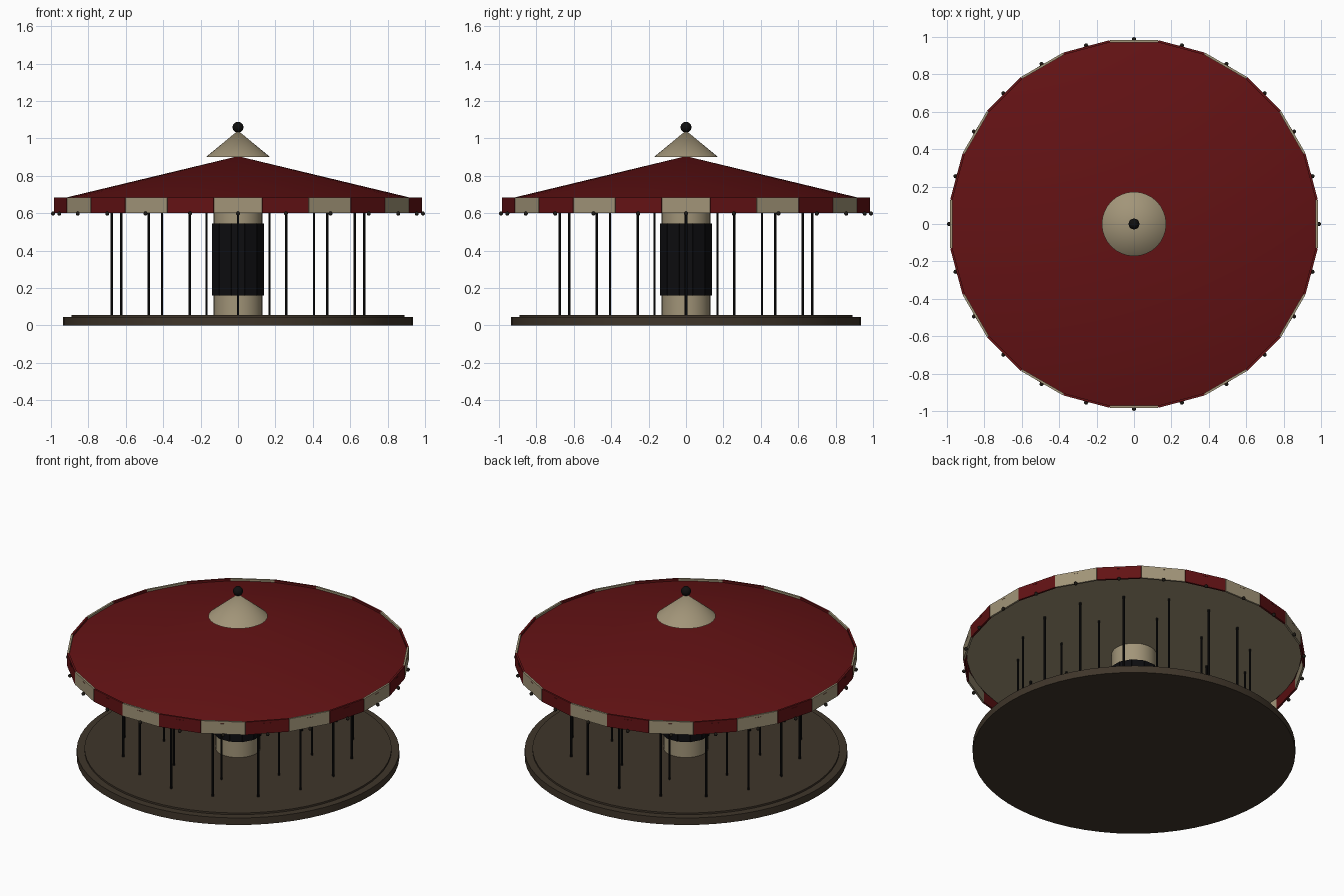
import bpy, math
from math import sin, cos, pi, radians

if "Cube" in bpy.data.objects:
    bpy.data.objects.remove(bpy.data.objects["Cube"])


def mat(name, r, g, b):
    m = bpy.data.materials.new(name)
    m.diffuse_color = (r, g, b, 1)
    m.use_nodes = True
    m.node_tree.nodes["Principled BSDF"].inputs["Base Color"].default_value = m.diffuse_color
    return m


CREAM = mat("cream", 0.36, 0.30, 0.19)
RED = mat("deep red", 0.125, 0.006, 0.007)
WOOD = mat("dark brown wood", 0.05, 0.036, 0.023)
BLACK = mat("black metal", 0.005, 0.005, 0.005)
MIRROR = mat("dark mirror", 0.004, 0.004, 0.005)
BRONZE = mat("dark bronze", 0.012, 0.010, 0.007)


def finish(name, m, smooth=True):
    o = bpy.context.object
    o.name = name
    o.data.materials.append(m)
    if smooth:
        bpy.ops.object.shade_smooth_by_angle(angle=radians(35))
    return o


def cyl(name, r, z0, z1, m, x=0, y=0, n=64):
    bpy.ops.mesh.primitive_cylinder_add(vertices=n, radius=r, depth=z1 - z0,
                                        location=(x, y, (z0 + z1) / 2))
    return finish(name, m)


def cone(name, r, z0, z1, m, n=48):
    bpy.ops.mesh.primitive_cone_add(vertices=n, radius1=r, radius2=0, depth=z1 - z0,
                                    location=(0, 0, (z0 + z1) / 2))
    return finish(name, m)


def ball(name, r, x, y, z, m, seg=12):
    bpy.ops.mesh.primitive_uv_sphere_add(segments=seg, ring_count=seg // 2 + 2,
                                         radius=r, location=(x, y, z))
    return finish(name, m)


def plate(name, a, apothem, thick, width, z0, z1, m):
    # flat upright plate whose outer face lies at the given apothem
    d = apothem - thick / 2
    bpy.ops.mesh.primitive_cube_add(size=1, location=(d * cos(a), d * sin(a), (z0 + z1) / 2),
                                    rotation=(0, 0, a))
    bpy.context.object.scale = (thick, width, z1 - z0)
    return finish(name, m, False)


# round platform with a raised deck
cyl("platform", 0.935, 0, 0.045, WOOD)
cyl("deck", 0.89, 0.04, 0.056, WOOD)

# centre column with twelve mirror panels
cyl("centre_column", 0.13, 0.05, 0.665, CREAM, n=32)
for i in range(12):
    plate(f"mirror_panel_{i + 1}", -pi / 2 + i * pi / 6, 0.139, 0.012, 0.071, 0.16, 0.545, MIRROR)

# conical roof, ceiling, cap and finial
cone("roof", 0.985, 0.668, 0.905, RED)
cyl("ceiling", 0.97, 0.66, 0.667, CREAM, n=48)
cone("roof_cap", 0.172, 0.9, 1.042, CREAM, n=32)
ball("finial", 0.029, 0, 0, 1.06, BLACK, 20)

# valance of alternating panels, each with a bead below
for i in range(24):
    a = -pi / 2 + i * pi / 12
    plate(f"valance_panel_{i + 1}", a, 0.983, 0.012, 0.256, 0.602, 0.683,
          RED if i % 2 else CREAM)
    ball(f"valance_bead_{i + 1}", 0.011, 0.989 * cos(a), 0.989 * sin(a), 0.598, BRONZE, 10)

# outer and inner rings of poles
for ring, n, r, start, rad in (("outer", 16, 0.675, 0, 0.007), ("inner", 8, 0.44, pi / 8, 0.006)):
    for i in range(n):
        a = start + i * 2 * pi / n
        cyl(f"{ring}_pole_{i + 1}", rad, 0.05, 0.662, BLACK, r * cos(a), r * sin(a), 10)
